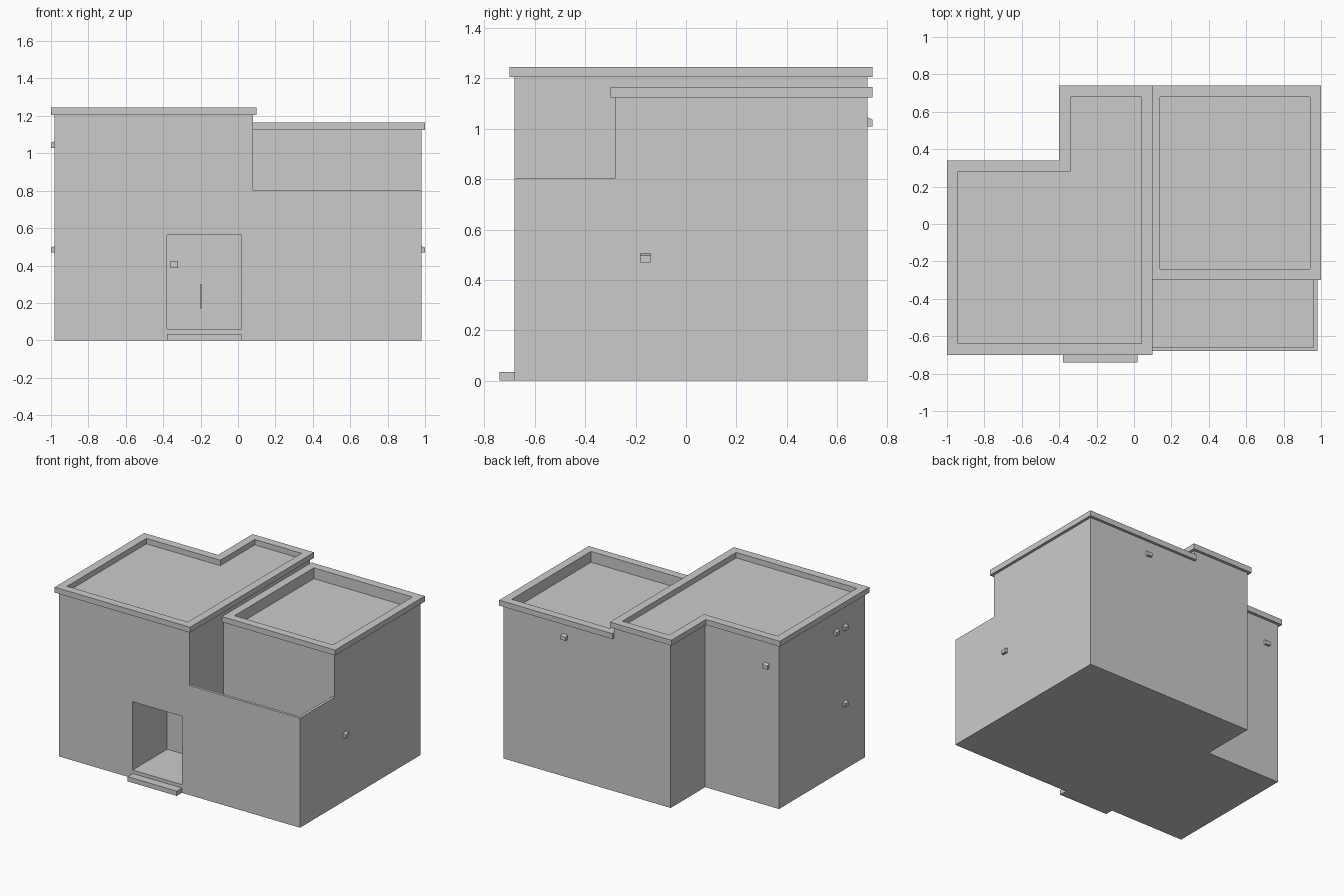
import bpy, bmesh
from mathutils import Vector, Matrix
from math import pi

if "Cube" in bpy.data.objects:
    bpy.data.objects.remove(bpy.data.objects["Cube"])


def finish(name, bm):
    bmesh.ops.recalc_face_normals(bm, faces=bm.faces)
    me = bpy.data.meshes.new(name)
    bm.to_mesh(me)
    bm.free()
    ob = bpy.data.objects.new(name, me)
    bpy.context.collection.objects.link(ob)
    return ob


def rect(x0, x1, y0, y1):
    return [(x0, y0), (x1, y0), (x1, y1), (x0, y1)]


def prism(name, outline, z0, z1):
    bm = bmesh.new()
    face = bm.faces.new([bm.verts.new((x, y, z0)) for x, y in outline])
    top = bmesh.ops.extrude_face_region(bm, geom=[face])["geom"]
    bmesh.ops.translate(bm, vec=(0, 0, z1 - z0),
                        verts=[v for v in top if isinstance(v, bmesh.types.BMVert)])
    return finish(name, bm)


def ring(name, outer, inner, z0, z1):
    bm = bmesh.new()
    loops = [[bm.verts.new((x, y, z)) for x, y in pts]
             for pts, z in ((outer, z0), (outer, z1), (inner, z1), (inner, z0))]
    n = len(outer)
    for k in range(4):
        a, b = loops[k], loops[(k + 1) % 4]
        for i in range(n):
            j = (i + 1) % n
            bm.faces.new((a[i], a[j], b[j], b[i]))
    return finish(name, bm)


def ell(d):
    # L-shaped footprint of the tall wing, grown by d
    return [(-0.98 - d, -0.68 - d), (0.08 + d, -0.68 - d), (0.08 + d, 0.72 + d),
            (-0.38 - d, 0.72 + d), (-0.38 - d, 0.32 + d), (-0.98 - d, 0.32 + d)]


# Tall wing with recessed entrance
tall = prism("tall_wing", ell(0), 0, 1.205)
cutter = prism("entrance_cutter", rect(-0.38, 0.02, -0.9, -0.28), 0.06, 0.562)
mod = tall.modifiers.new("entrance", "BOOLEAN")
mod.operation = "DIFFERENCE"
mod.solver = "EXACT"
mod.object = cutter
bpy.context.view_layer.objects.active = tall
tall.select_set(True)
bpy.ops.object.modifier_apply(modifier=mod.name)
bpy.data.objects.remove(cutter)
ring("tall_roof_trim", ell(0.02), ell(-0.04), 1.205, 1.245)

# Lower wing, its sunken roof and trim
roof_inner = rect(0.14, 0.94, -0.24, 0.68)
prism("side_wing", rect(0.08, 0.98, -0.28, 0.72), 0, 1.085)
ring("side_roof_wall", rect(0.08, 0.98, -0.28, 0.72), roof_inner, 1.085, 1.125)
ring("side_roof_trim", rect(0.08, 1.0, -0.30, 0.74), roof_inner, 1.125, 1.165)

# Terrace over the front room, with thin parapet
prism("front_room", rect(0.08, 0.98, -0.68, -0.28), 0, 0.545)
prism("terrace_parapet", [(0.08, -0.68), (0.98, -0.68), (0.98, -0.28),
                          (0.96, -0.28), (0.96, -0.66), (0.08, -0.66)], 0.545, 0.805)

# Entrance details
prism("door_step", rect(-0.38, 0.02, -0.74, -0.68), 0, 0.035)
prism("door_handle", rect(-0.203, -0.195, -0.29, -0.28), 0.17, 0.30)
prism("door_panel", rect(-0.36, -0.32, -0.30, -0.28), 0.387, 0.424)


# Small wall lamps with a sloped top; the profile faces -y before turning
def lamp(x, y, z, turn):
    bm = bmesh.new()
    prof = [(0, -0.018), (-0.02, -0.018), (-0.02, 0.009), (0, 0.018)]
    face = bm.faces.new([bm.verts.new((-0.02, p, q)) for p, q in prof])
    ext = bmesh.ops.extrude_face_region(bm, geom=[face])["geom"]
    bmesh.ops.translate(bm, vec=(0.04, 0, 0),
                        verts=[v for v in ext if isinstance(v, bmesh.types.BMVert)])
    ob = finish("wall_lamp", bm)
    ob.matrix_world = Matrix.Translation(Vector((x, y, z))) @ Matrix.Rotation(turn, 4, "Z")


for x, y, z, turn in [(0.98, -0.16, 0.487, pi / 2), (0.48, 0.72, 1.028, pi),
                      (-0.88, 0.32, 1.028, pi), (-0.98, -0.34, 1.047, -pi / 2),
                      (-0.98, -0.44, 1.047, -pi / 2), (-0.98, -0.44, 0.487, -pi / 2)]:
    lamp(x, y, z, turn)
